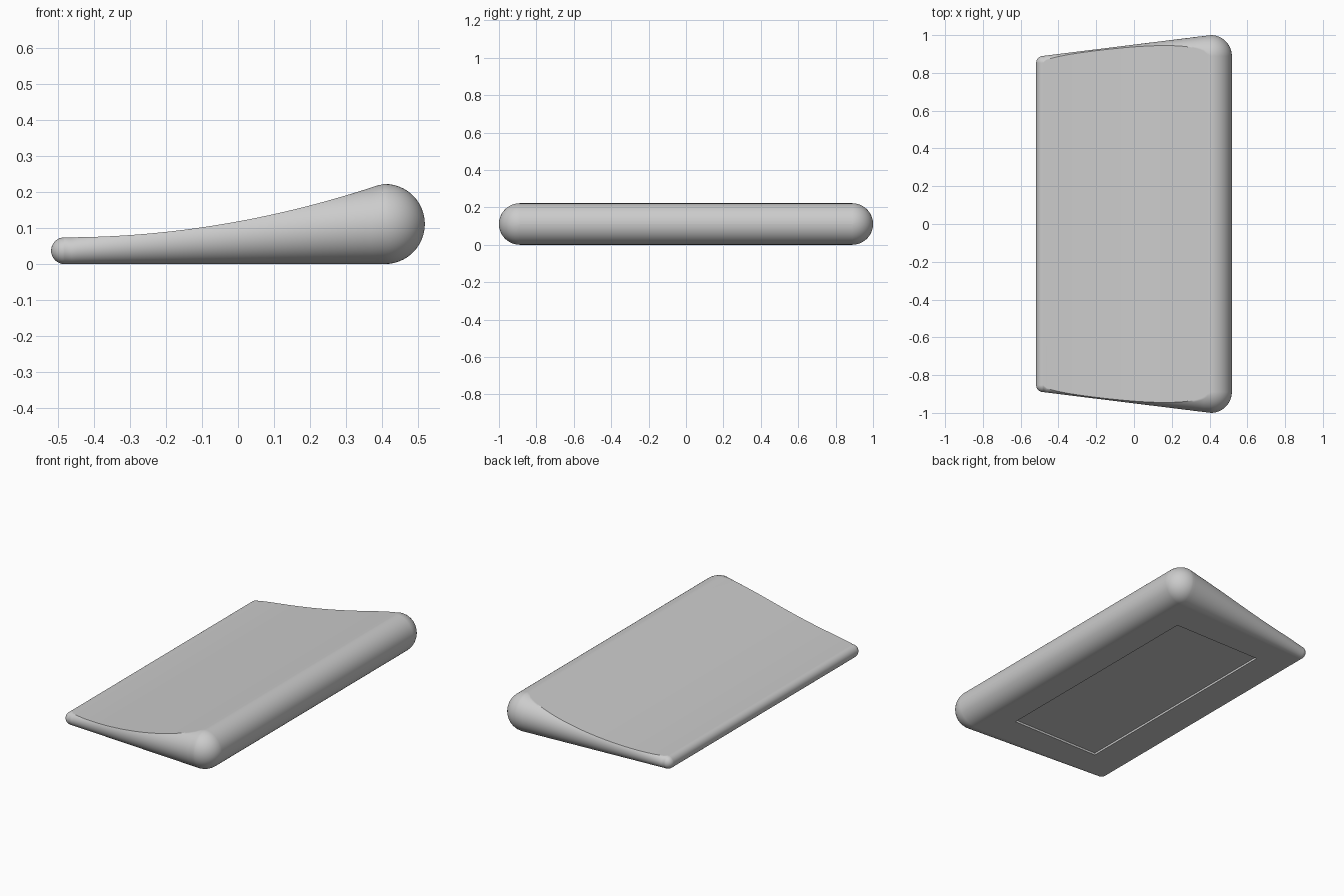
import bpy, bmesh
from math import sin, cos, asin, pi, sqrt

cube = bpy.data.objects.get("Cube")
if cube:
    bpy.data.objects.remove(cube, do_unlink=True)

grey = bpy.data.materials.new("plain grey")
grey.use_nodes = True
grey.diffuse_color = (0.6, 0.6, 0.6, 1)
grey.node_tree.nodes["Principled BSDF"].inputs["Base Color"].default_value = (0.6, 0.6, 0.6, 1)

# Rounded thin edge and thick edge: x of the axis, radius, half length of the axis
THIN_X, THIN_R, THIN_Y = -0.481, 0.037, 0.853
THICK_X, THICK_R, THICK_Y = 0.407, 0.111, 0.889
ARC, CAP, SPAN = 24, 16, 48


def section(x, centre_y, centre_z, radius, top):
    """Stadium outline across the body, cut flat at the height top."""
    lift = max(-1, min(1, (top - centre_z) / radius))
    end = asin(lift)
    side = []
    for i in range(ARC + 1):
        a = -pi / 2 + (end + pi / 2) * i / ARC
        side.append((x, centre_y + radius * cos(a), centre_z + radius * sin(a)))
    return side + [(x, -y, z) for x, y, z in reversed(side)]


def body_sections():
    rings = []
    # rounded thin edge
    for i in range(CAP):
        a = pi / 2 * max(i, 0.02) / CAP
        r = THIN_R * sin(a)
        rings.append(section(THIN_X - THIN_R * cos(a), THIN_Y, THIN_R, r, THIN_R + r))
    # wedge with a hollow top
    for i in range(SPAN + 1):
        t = i / SPAN
        x = THIN_X + (THICK_X - THIN_X) * t
        r = THIN_R + (THICK_R - THIN_R) * t
        y = THIN_Y + (THICK_Y - THIN_Y) * t
        hollow = 2 * THIN_R + 0.191 * (x - THIN_X) ** 2
        rings.append(section(x, y, r, r, min(hollow, 2 * r)))
    # rounded thick edge
    for i in range(1, CAP + 1):
        a = pi / 2 * min(i, CAP - 0.02) / CAP
        r = THICK_R * cos(a)
        rings.append(section(THICK_X + THICK_R * sin(a), THICK_Y, THICK_R, r, THICK_R + r))
    return rings


# Body: skin the sections and close both ends
bm = bmesh.new()
rings = [[bm.verts.new(p) for p in ring] for ring in body_sections()]
for a, b in zip(rings, rings[1:]):
    for i in range(len(a)):
        j = (i + 1) % len(a)
        bm.faces.new((a[i], a[j], b[j], b[i]))
bm.faces.new(rings[0])
bm.faces.new(rings[-1])
bmesh.ops.remove_doubles(bm, verts=bm.verts, dist=0.00001)
bmesh.ops.recalc_face_normals(bm, faces=bm.faces)
mesh = bpy.data.meshes.new("wedge_body")
bm.to_mesh(mesh)
bm.free()
mesh.materials.append(grey)
body = bpy.data.objects.new("wedge_body", mesh)
bpy.context.collection.objects.link(body)

# Shallow rectangular recess in the underside
bpy.ops.mesh.primitive_cube_add(size=1, location=(-0.015, 0, 0))
cutter = bpy.context.object
cutter.name = "recess_cutter"
cutter.scale = (0.575, 1.4, 0.025)
cutter.hide_render = True
cutter.data.materials.append(grey)
cut = body.modifiers.new("recess", 'BOOLEAN')
cut.object = cutter
cut.operation = 'DIFFERENCE'
cut.solver = 'EXACT'

bpy.ops.object.select_all(action='DESELECT')
body.select_set(True)
bpy.context.view_layer.objects.active = body
bpy.ops.object.modifier_apply(modifier=cut.name)
bpy.data.objects.remove(cutter, do_unlink=True)

# Smooth rounds, crisp creases, flat underside
bpy.ops.object.shade_smooth_by_angle(angle=pi / 6)
body.modifiers.new("weighted_normals", 'WEIGHTED_NORMAL').keep_sharp = True
